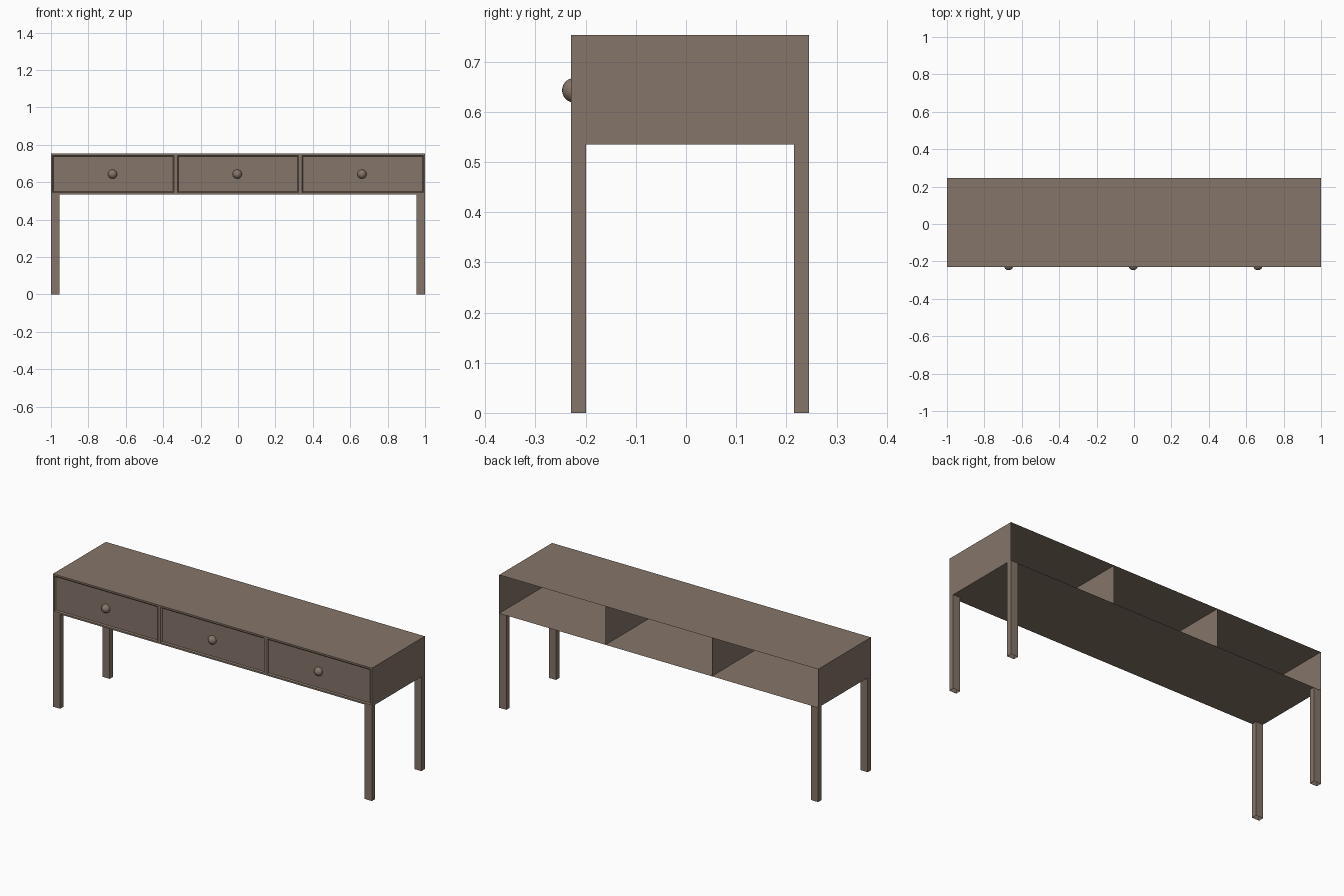
import bpy, bmesh

if "Cube" in bpy.data.objects:
    bpy.data.objects.remove(bpy.data.objects["Cube"])

# One flat brown for the whole table
wood = bpy.data.materials.new("warm grey brown wood")
wood.diffuse_color = (0.235, 0.178, 0.141, 1)
wood.use_nodes = True
wood.node_tree.nodes["Principled BSDF"].inputs["Base Color"].default_value = wood.diffuse_color

FRONT, BACK = -0.229, 0.245
LOW, TOP = 0.535, 0.753
CELL = 2 / 3


def finish(name, bm):
    mesh = bpy.data.meshes.new(name)
    bm.to_mesh(mesh)
    bm.free()
    mesh.materials.append(wood)
    ob = bpy.data.objects.new(name, mesh)
    bpy.context.collection.objects.link(ob)
    return ob


def sheet(name, *corners):
    bm = bmesh.new()
    bm.faces.new([bm.verts.new(c) for c in corners])
    return finish(name, bm)


# Thin case panels, open at the back
sheet("table_top", (-1, FRONT, TOP), (1, FRONT, TOP), (1, BACK, TOP), (-1, BACK, TOP))
sheet("case_floor", (-1, BACK, LOW), (1, BACK, LOW), (1, FRONT, LOW), (-1, FRONT, LOW))
for name, x in (("left_side", -1), ("left_divider", -CELL / 2),
                ("right_divider", CELL / 2), ("right_side", 1)):
    pts = [(x, FRONT, LOW), (x, BACK, LOW), (x, BACK, TOP), (x, FRONT, TOP)]
    sheet(name, *(pts if x > 0 else pts[::-1]))

for i, side in enumerate(("left", "middle", "right")):
    # Drawer front: flat frame around a sunken panel
    x0, x1 = -1 + i * CELL, -1 + (i + 1) * CELL
    bm = bmesh.new()
    face = bm.faces.new([bm.verts.new(c) for c in (
        (x0, FRONT, LOW), (x1, FRONT, LOW), (x1, FRONT, TOP), (x0, FRONT, TOP))])
    bm.normal_update()
    bmesh.ops.inset_individual(bm, faces=[face], thickness=0.013)
    bmesh.ops.inset_individual(bm, faces=[face], thickness=0.008, depth=-0.006)
    finish(side + "_drawer_front", bm)

    # Round knob
    bpy.ops.mesh.primitive_uv_sphere_add(segments=24, ring_count=16, radius=0.0245,
                                         location=((x0 + x1) / 2 - 0.004, -0.2225, 0.643))
    knob = bpy.context.object
    knob.name = side + "_knob"
    knob.data.materials.append(wood)
    bpy.ops.object.shade_smooth()

# Straight legs, hollow at the foot
for sx, side in ((-1, "left"), (1, "right")):
    for y, end in ((FRONT + 0.015, "front"), (BACK - 0.015, "back")):
        bm = bmesh.new()
        bmesh.ops.create_cube(bm, size=1)
        caps = [f for f in bm.faces if abs(f.normal.z) > 0.5]
        bmesh.ops.delete(bm, geom=caps, context='FACES')
        bmesh.ops.scale(bm, vec=(0.045, 0.03, LOW), verts=bm.verts)
        bmesh.ops.translate(bm, vec=(sx * 0.9775, y, LOW / 2), verts=bm.verts)
        finish(f"{end}_{side}_leg", bm)
